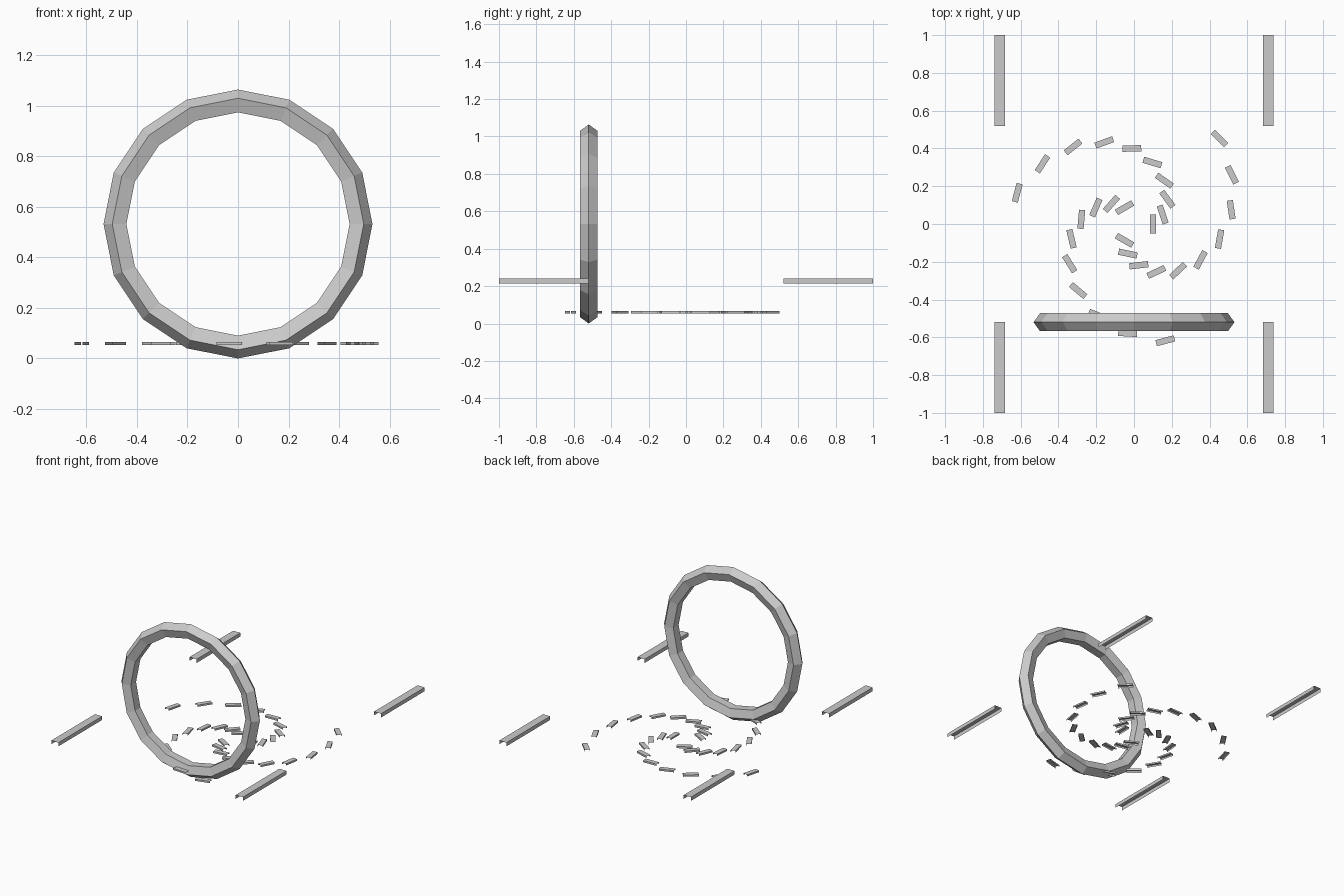
import bpy
import bmesh
from math import cos, sin, pi, radians
from mathutils import Matrix, Vector

cube = bpy.data.objects.get("Cube")
if cube:
    bpy.data.objects.remove(cube, do_unlink=True)

GREY = (0.6, 0.6, 0.6, 1)
grey = bpy.data.materials.new("plain grey")
grey.use_nodes = True
grey.diffuse_color = GREY
grey.node_tree.nodes["Principled BSDF"].inputs["Base Color"].default_value = GREY


def add_object(name, bm):
    mesh = bpy.data.meshes.new(name)
    bm.to_mesh(mesh)
    bm.free()
    mesh.materials.append(grey)
    obj = bpy.data.objects.new(name, mesh)
    bpy.context.collection.objects.link(obj)
    return obj


def channel(name, length, width, height, top_centre, angle):
    """Thin sheet channel: a top and two side walls, open below and at both ends."""
    bm = bmesh.new()
    bmesh.ops.create_cube(bm, size=1)
    bm.normal_update()
    open_faces = [f for f in bm.faces if abs(f.normal.x) > 0.9 or f.normal.z < -0.9]
    bmesh.ops.delete(bm, geom=open_faces, context='FACES')
    bm.transform(Matrix.Diagonal((length, width, height, 1)))
    obj = add_object(name, bm)
    obj.location = Vector(top_centre) - Vector((0, 0, height / 2))
    obj.rotation_euler.z = angle


# Upright ring: five-sided section swept round sixteen segments
SEGMENTS, SIDES, MAJOR, MINOR = 16, 5, 0.482, 0.05
bm = bmesh.new()
loops = []
for i in range(SEGMENTS):
    a = 2 * pi * i / SEGMENTS
    loop = []
    for j in range(SIDES):
        b = 2 * pi * j / SIDES
        r = MAJOR + MINOR * cos(b)
        loop.append(bm.verts.new((r * cos(a), MINOR * sin(b), r * sin(a))))
    loops.append(loop)
for i in range(SEGMENTS):
    here, there = loops[i], loops[(i + 1) % SEGMENTS]
    for j in range(SIDES):
        k = (j + 1) % SIDES
        bm.faces.new((here[j], here[k], there[k], there[j]))
bmesh.ops.recalc_face_normals(bm, faces=bm.faces)
ring = add_object("upright_ring", bm)
ring.location = (0, -0.52, MAJOR + MINOR)

# Four long rails, one at each corner
for x, side in ((0.71, "left"), (-0.71, "right")):
    for y, end in ((-0.76, "front"), (0.76, "back")):
        channel(f"{end}_{side}_rail", 0.48, 0.055, 0.026, (x, y, 0.24), pi / 2)

# Three spiral arms of short pieces lying along the curve
for arm in range(3):
    for step in range(10):
        a = radians(120) * arm + 0.32 * step
        r = 0.1 + 0.06 * step
        channel(f"spiral_piece_{arm + 1}_{step + 1}", 0.1, 0.033, 0.012,
                (r * cos(a), r * sin(a), 0.066), a + pi / 2)
